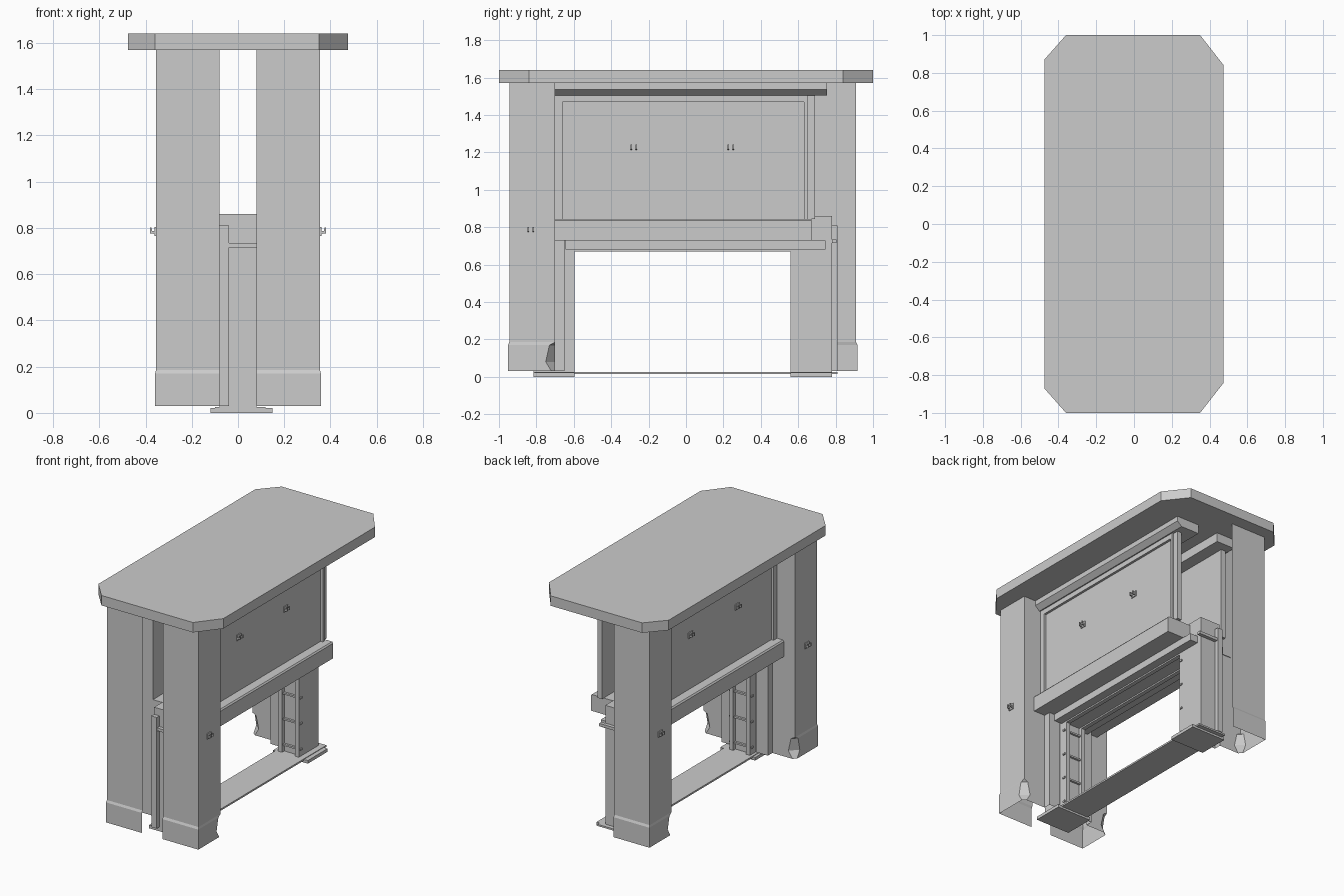
import bpy, bmesh

if "Cube" in bpy.data.objects:
    bpy.data.objects.remove(bpy.data.objects["Cube"])

CY = -0.0175  # mid-plane between the front and rear supports


def make(name, verts, faces, col=None):
    me = bpy.data.meshes.new(name)
    me.from_pydata(verts, [], faces)
    me.update()
    ob = bpy.data.objects.new(name, me)
    bpy.context.collection.objects.link(ob)
    if col:
        me.materials.append(col)
    return ob


def fix(ob):
    bm = bmesh.new()
    bm.from_mesh(ob.data)
    bmesh.ops.recalc_face_normals(bm, faces=bm.faces)
    bm.to_mesh(ob.data)
    bm.free()
    return ob


def prism(name, pts, lo, hi, axis):
    """Closed outline extruded along 'y' (pts = x,z) or 'z' (pts = x,y)."""
    n = len(pts)
    def put(p, t):
        return (p[0], t, p[1]) if axis == 'y' else (p[0], p[1], t)
    v = [put(p, lo) for p in pts] + [put(p, hi) for p in pts]
    f = [tuple(range(n)), tuple(range(n, 2 * n))]
    f += [(i, (i + 1) % n, n + (i + 1) % n, n + i) for i in range(n)]
    return fix(make(name, v, f))


def box(name, x0, x1, y0, y1, z0, z1):
    return prism(name, [(x0, y0), (x1, y0), (x1, y1), (x0, y1)], z0, z1, 'z')


def mirrored(x, sx):
    return sorted((x[0] * sx, x[1] * sx))


def flip_y(y0, y1, end):
    return (y0, y1) if end < 0 else (2 * CY - y1, 2 * CY - y0)


# slab top with clipped corners
prism("top_slab", [(-.36, -1), (.35, -1), (.475, -.84), (.475, .84), (.35, 1),
                   (-.36, 1), (-.475, .87), (-.475, -.87)], 1.57, 1.64, 'z')


# open sheet legs with a plinth and a chipped inner corner
def leg(name, sx, end):
    rows = [(.03, .007), (.08, .007), (.17, .007), (.185, 0), (.28, 0), (.73, 0), (1.57, 0)]
    chip = {0: .02, 1: .05, 2: .03}
    v, f = [], []
    for r, (z, o) in enumerate(rows):
        c = chip.get(r, 0)
        path = [(.08, -.945 - o), (.355 + o / 2, -.945 - o), (.355 + o / 2, -.70 - c),
                (.355 - c, -.70), (.18, -.70)]
        for x, y in path:
            v.append((x * sx, y if end < 0 else 2 * CY - y, z))
        if r:
            a = (r - 1) * 5
            f += [(a + i, a + i + 1, a + i + 6, a + i + 5) for i in range(4)]
    ob = make(name, v, f)
    if sx * end > 0:
        ob.data.flip_normals()
    # inner return below the rail
    pts = [(.18, -.70), (.18, -.65), (.09, -.65)]
    v = [(x * sx, y if end < 0 else 2 * CY - y, z) for z in (.03, .73) for x, y in pts]
    ob = make(name + "_return", v, [(0, 1, 4, 3), (1, 2, 5, 4)])
    if sx * end > 0:
        ob.data.flip_normals()


leg("front_right_leg", 1, -1)
leg("front_left_leg", -1, -1)
leg("rear_left_leg", -1, 1)


# small double hook on a plate
def hook(name, sx, x, y, z):
    box(name + "_plate", *mirrored((x, x + .006), sx), y - .022, y + .022, z - .02, z + .02)
    for k in (-.013, .013):
        prism(name + "_prong", [(sx * x, z - .012), (sx * (x + .025), z - .008),
                                (sx * (x + .025), z + .016), (sx * (x + .019), z + .016),
                                (sx * (x + .017), z + .002), (sx * x, z)],
              y + k - .004, y + k + .004, 'y')


for sx, side in ((1, "right"), (-1, "left")):
    # side wall: cornice, recessed panel in a frame, lower rail
    prism(side + "_cornice", [(sx * x, z) for x, z in
          [(.08, 1.57), (.26, 1.57), (.26, 1.535), (.225, 1.505), (.08, 1.505)]], -.70, .755, 'y')
    box(side + "_panel", *mirrored((.17, .2), sx), -.66, .63, .84, 1.47)
    for y0, y1 in ((-.70, -.66), (.63, .65), (.65, .69)):
        d = .205 if y1 == .69 else .217
        box(side + "_stile", *mirrored((.17, d), sx), y0, y1, .845, 1.505)
    box(side + "_head_trim", *mirrored((.17, .217), sx), -.66, .63, 1.47, 1.505)
    prism(side + "_rail", [(sx * x, z) for x, z in
          [(.07, .73), (.27, .73), (.27, .835), (.262, .845), (.07, .845)]], -.70, .67, 'y')
    for y in (-.28, .24):
        hook(side + "_panel_hook", sx, .2, y, 1.225)
    hook(side + "_leg_hook", sx, .355, -.83, .785)
hook("rear_leg_hook", -1, .355, .795, .785)

# inner portal: posts with tracks, base plates, edge flaps
for end, n in ((-1, "front"), (1, "rear")):
    box(n + "_post", -.08, .08, *flip_y(-.815, -.635, end), 0, .86)
    for x0, x1 in ((-.08, -.05), (.05, .08)):
        box(n + "_track", x0, x1, *flip_y(-.635, -.595, end), .02, .68)
    box(n + "_track_back", -.05, .05, *flip_y(-.635, -.62, end), .02, .68)
    for z in (.07, .25, .43, .61):
        box(n + "_track_clip", -.088, .088, *flip_y(-.625, -.605, end), z, z + .012)
    box(n + "_base_plate", -.12, .15, *flip_y(-.815, -.595, end), 0, .022)
    box(n + "_flap", -.08, -.04, *flip_y(-.845, -.815, end), .03, .81)
    box(n + "_bracket", -.07, .11, *flip_y(-.84, -.815, end), .715, .735)

# lintel and threshold
box("lintel", -.08, .08, -.635, .60, .69, .86)
box("lintel_soffit", -.14, .14, -.645, .745, .68, .73)
for x in (-.065, .065):
    box("lintel_track", x - .015, x + .015, -.6, .56, .67, .69)
box("threshold", -.10, .12, -.81, .81, .014, .026)
